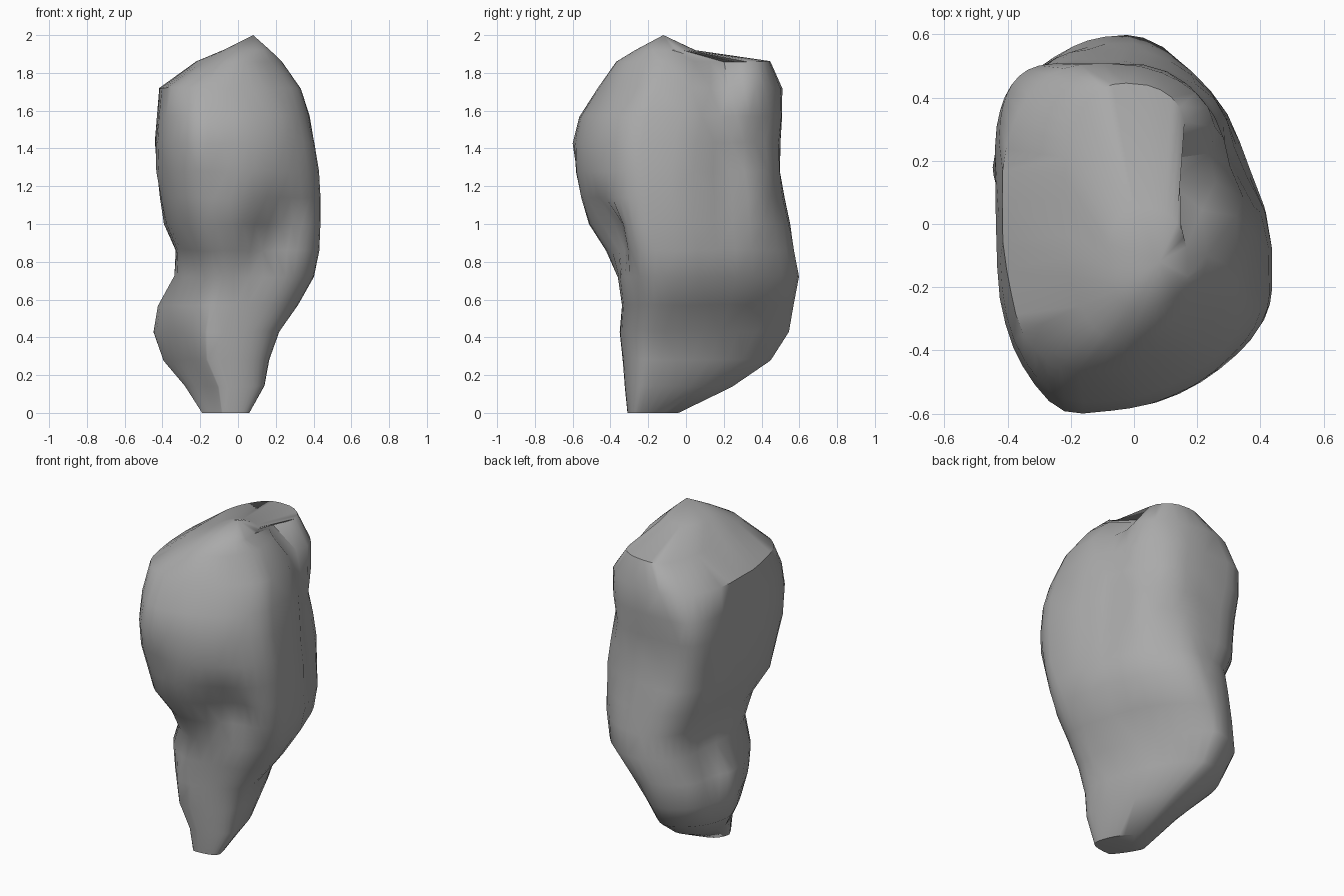
import bpy, bmesh, math
from mathutils import Vector, noise

cube = bpy.data.objects.get("Cube")
if cube:
    bpy.data.objects.remove(cube, do_unlink=True)

# Material
stone = bpy.data.materials.new("stone grey")
stone.use_nodes = True
grey = (0.4, 0.4, 0.4, 1)
stone.diffuse_color = grey
stone.node_tree.nodes["Principled BSDF"].inputs["Base Color"].default_value = grey

# Horizontal sections: height, left, right, front and back limits
SECTIONS = [
    (0, -.19, .06, -.31, -.04),
    (.14, -.28, .14, -.32, .24),
    (.28, -.4, .17, -.34, .45),
    (.43, -.45, .22, -.35, .54),
    (.57, -.43, .32, -.34, .57),
    (.72, -.34, .4, -.36, .6),
    (.86, -.33, .43, -.43, .57),
    (1, -.39, .44, -.52, .55),
    (1.14, -.41, .44, -.55, .52),
    (1.28, -.43, .43, -.58, .5),
    (1.43, -.44, .41, -.59, .5),
    (1.57, -.43, .38, -.56, .51),
    (1.72, -.42, .33, -.47, .51),
    (1.86, -.22, .23, -.37, .44),
    (1.92, -.08, .17, -.27, .05),
]
PEAK = Vector((.08, -.12, 2))
SIDES = 40

# Local dents and bumps: centre, spread, push
DENTS = [
    ((.25, .18, 1.88), (.2, .09, .18), (-.14, 0, 0)),     # notch beside the rear crest
    ((.36, .2, 1.3), (.15, .12, .4), (-.05, 0, 0)),       # gully running down the side
    ((.28, .4, 1.45), (.15, .15, .13), (-.03, -.02, 0)),  # hollow below the rear crest
    ((.2, -.44, .95), (.15, .2, .13), (0, .13, 0)),       # hollow under the front overhang
    ((-.4, .3, .6), (.12, .1, .16), (.04, -.02, 0)),      # groove behind the side knob
    ((-.24, -.56, 1.45), (.1, .2, .2), (0, -.02, 0)),     # brow on the front
]


def ramp(z, low, high, start, end):
    t = min(1, max(0, (z - low) / (high - low)))
    return start + (end - start) * t


def roundness(z, right, back):
    """Superellipse power of one quarter: higher is boxier."""
    if right:
        return ramp(z, .5, 1.7, 1.5, 2.8) if back else ramp(z, .7, 1, 2.4, 1.75)
    if back:
        return ramp(z, .6, 1.5, 2, 5) if z < 1.6 else 2.4
    return ramp(z, .4, .85, 1.15, 2.6)


def section_point(section, angle):
    z, left, right, front, back = section
    c, s = math.cos(angle), math.sin(angle)
    mid_x = left + (right - left) * .43
    widest = ramp(z, .4, 1.2, .2, .33) if c > 0 else ramp(z, .5, .9, .6, .55)
    mid_y = front + (back - front) * widest
    power = roundness(z, c > 0, s > 0)
    rx = right - mid_x if c > 0 else mid_x - left
    ry = back - mid_y if s > 0 else mid_y - front
    x = mid_x + rx * math.copysign(abs(c) ** (2 / power), c)
    y = mid_y + ry * math.copysign(abs(s) ** (2 / power), s)
    return Vector((x, y, z))


def weather(p):
    """Apply the dents and a little roughness."""
    q = p.copy()
    for centre, spread, push in DENTS:
        d = sum(((a - b) / w) ** 2 for a, b, w in zip(p, centre, spread))
        q += Vector(push) * math.exp(-d)
    if 0 < p.z < 1.9:
        q += noise.noise_vector(p * 5) * .01
    return q


# Boulder body: loft the sections, cap the base, close at the peak
bm = bmesh.new()
rings = []
for section in SECTIONS:
    rings.append([bm.verts.new(weather(section_point(section, math.tau * i / SIDES)))
                  for i in range(SIDES)])
for low, high in zip(rings, rings[1:]):
    for i in range(SIDES):
        j = (i + 1) % SIDES
        bm.faces.new((low[i], low[j], high[j], high[i]))
bm.faces.new(rings[0][::-1])
tip = bm.verts.new(PEAK)
for i in range(SIDES):
    bm.faces.new((rings[-1][i], rings[-1][(i + 1) % SIDES], tip))
bmesh.ops.triangulate(bm, faces=[f for f in bm.faces if len(f.verts) == 4])
bmesh.ops.recalc_face_normals(bm, faces=bm.faces)

mesh = bpy.data.meshes.new("boulder")
bm.to_mesh(mesh)
bm.free()
mesh.materials.append(stone)
boulder = bpy.data.objects.new("boulder", mesh)
bpy.context.collection.objects.link(boulder)

bpy.ops.object.select_all(action='DESELECT')
boulder.select_set(True)
bpy.context.view_layer.objects.active = boulder
bpy.ops.object.shade_smooth_by_angle(angle=math.radians(40))
